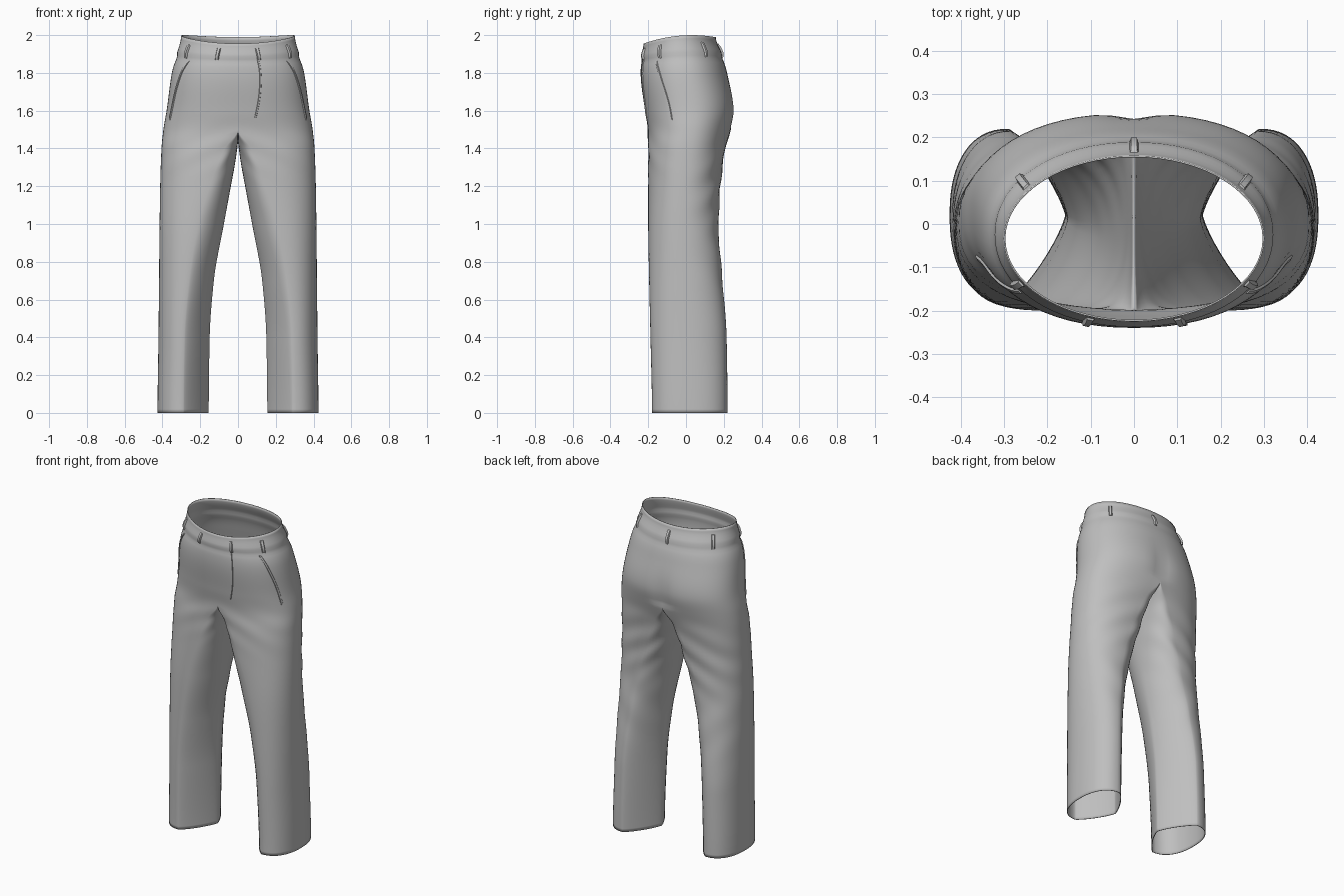
import bpy, bmesh, math
from mathutils import Vector

cube = bpy.data.objects.get("Cube")
if cube:
    bpy.data.objects.remove(cube, do_unlink=True)

cloth = bpy.data.materials.new("grey_cloth")
cloth.use_nodes = True
GREY = (0.52, 0.52, 0.52, 1)
cloth.diffuse_color = GREY
cloth.node_tree.nodes["Principled BSDF"].inputs["Base Color"].default_value = GREY

# Stations: height, leg centre, inner x, outer x, front y, back y,
# outer squareness, inner squareness (low values give pressed creases)
STATIONS = [
    (2.0, 0, 0, .298, -.222, .155, 2, 2),
    (1.9, 0, 0, .322, -.236, .19, 2.1, 2),
    (1.8, 0, 0, .35, -.24, .218, 2.2, 2),
    (1.6, 0, 0, .378, -.217, .256, 2.3, 2),
    (1.5, 0, 0, .395, -.203, .238, 2.3, 2),
    (1.4, .07, .01, .405, -.2, .208, 2.3, 2.2),
    (1.2, .15, .04, .412, -.2, .182, 2.2, 2.1),
    (1.0, .21, .075, .415, -.2, .172, 2.2, 1.8),
    (.7, .26, .128, .418, -.195, .193, 2.2, 1.5),
    (.4, .285, .15, .421, -.188, .215, 2.2, 1.35),
    (0, .29, .155, .426, -.18, .22, 2.3, 1.25)]
SPLIT = 1.5


def slope(a, b, k):
    return (b[k] - a[k]) / (b[0] - a[0])


def tangent(i, k):
    if i in (0, len(STATIONS) - 1):
        return 0
    m = slope(STATIONS[i - 1], STATIONS[i], k)
    n = slope(STATIONS[i], STATIONS[i + 1], k)
    return 2 * m * n / (m + n) if m * n > 0 else 0


def station(z):
    """Smooth, overshoot-free blend of the stations at height z."""
    z = min(max(z, 0), 2)
    i = next(j for j in range(len(STATIONS) - 1) if z >= STATIONS[j + 1][0])
    a, b = STATIONS[i], STATIONS[i + 1]
    h = b[0] - a[0]
    u = (z - a[0]) / h
    w = u * u * (3 - 2 * u)
    return [a[k] + (b[k] - a[k]) * w + h * (u * (1 - u) ** 2 * tangent(i, k)
            - u * u * (1 - u) * tangent(i + 1, k)) for k in range(1, len(a))]


def bell(v, centre, width):
    return math.exp(-((v - centre) / width) ** 2)


def power(v, e):
    return math.copysign(abs(v) ** (2 / e), v)


def surface(z, t):
    """Point on the left half: t runs from front (-90) round the outside to back (90)."""
    cx, xin, xout, yf, yb, e, inner_e = station(z)
    c, s = math.cos(math.radians(t)), math.sin(math.radians(t))
    if abs(c) < 1e-6:
        c = 0
    if c < 0:
        e = inner_e
    x = cx + (xout - cx if c >= 0 else cx - xin) * power(c, e)
    y = (yf + yb) / 2 + (yb - yf) / 2 * power(s, e)
    # waistband step and soft folds behind the thigh and knee
    out = .003 * (1 if z > 1.91 else 0) - .003 * bell(z, 1.88, .02)
    back, front = max(s, 0), max(-s, 0)
    out += back * (.004 * bell(z, 1.2, .2) * math.sin(36 * z + 6 * c)
                   + .002 * bell(z, .8, .2) * math.sin(26 * z - 4 * c))
    out += front * .002 * bell(z, 1.4, .12) * math.sin(40 * z + 8 * c)
    # seat cleft
    if z > SPLIT:
        y -= back * .014 * bell(x, 0, .05) * bell(z, 1.58, .12)
    if z != SPLIT or c > 0:
        x += out * c
    y += out * s
    # waist edge slopes down to the front, crotch seam sags between the legs
    rise = max(0, (z - 1.8) / .2)
    zz = z + rise * (-.003 + .017 * s - .025 * s * s)
    if c < 0:
        zz -= .05 * abs(c) * bell(z, SPLIT, .25)
    return Vector((x, y, zz))


def finish(name, bm, mirror=True):
    mesh = bpy.data.meshes.new(name)
    bm.to_mesh(mesh)
    bm.free()
    mesh.materials.append(cloth)
    ob = bpy.data.objects.new(name, mesh)
    bpy.context.collection.objects.link(ob)
    if mirror:
        mod = ob.modifiers.new("mirror", "MIRROR")
        mod.use_clip = True
        mod.merge_threshold = .0005
    bpy.ops.object.select_all(action="DESELECT")
    ob.select_set(True)
    bpy.context.view_layer.objects.active = ob
    bpy.ops.object.shade_smooth_by_angle(angle=math.radians(50))
    return ob


# Trousers: half rings on the torso, closed rings on the leg
OUTER, INNER = 32, 24
angles = [-90 + 180 * i / OUTER for i in range(OUTER + 1)]
angles += [90 + 180 * i / INNER for i in range(1, INNER)]
TORSO, LEG = 28, 76
heights = [2 - (2 - SPLIT) * i / TORSO for i in range(TORSO)]
heights += [SPLIT * (1 - i / LEG) for i in range(LEG + 1)]
bm = bmesh.new()
rings = []
for j, z in enumerate(heights):
    ring_angles = angles[:OUTER + 1] if j < TORSO else angles
    rings.append([bm.verts.new(surface(z, t)) for t in ring_angles])
for j in range(len(rings) - 1):
    a, b = rings[j], rings[j + 1]
    count = OUTER if j < TORSO else len(angles)
    for i in range(count):
        k = (i + 1) % len(angles)
        bm.faces.new((a[i], b[i], b[k], a[k]))
trousers = finish("trousers", bm)
shell = trousers.modifiers.new("cloth_thickness", "SOLIDIFY")
shell.thickness = .004
shell.offset = -1


def strip(name, path, width, height, mirror=True):
    """Raised band that follows the cloth along (z, t) points."""
    bm = bmesh.new()
    rows = []
    for n, (z, t) in enumerate(path):
        p = surface(z, t)
        side = (surface(z, t + 1) - surface(z, t - 1)).normalized()
        out = side.cross(Vector((0, 0, 1))).normalized()
        lift = height * (.4 if n in (0, len(path) - 1) else 1)
        corners = ((-1, -.003), (-.6, lift), (.6, lift), (1, -.003))
        rows.append([bm.verts.new(p + side * (k * width / 2) + out * d)
                     for k, d in corners])
    for a, b in zip(rows, rows[1:]):
        for i in range(4):
            k = (i + 1) % 4
            bm.faces.new((a[i], b[i], b[k], a[k]))
    bm.faces.new(rows[0])
    bm.faces.new(rows[-1])
    bmesh.ops.recalc_face_normals(bm, faces=bm.faces)
    return finish(name, bm, mirror)


def line(start, end, steps, bend=0):
    """Points from start to end in (z, t), with a sideways bend."""
    return [(start[0] + (end[0] - start[0]) * u,
             start[1] + (end[1] - start[1]) * u + bend * math.sin(math.pi * u))
            for u in (i / steps for i in range(steps + 1))]


# Belt loops
for name, t in (("front", -71), ("side_front", -32), ("side_back", 36)):
    strip(name + "_belt_loops", line((1.965, t), (1.885, t), 5), .022, .011)
strip("back_belt_loop", line((1.965, 90), (1.885, 90), 5), .022, .011, False)

# Fly seam and slanted side pockets
strip("fly_seam", line((1.89, -72), (1.56, -79), 16, 2), .012, .005, False)
strip("side_pocket_edges", line((1.87, -38), (1.55, -22), 16, 3), .016, .005)
